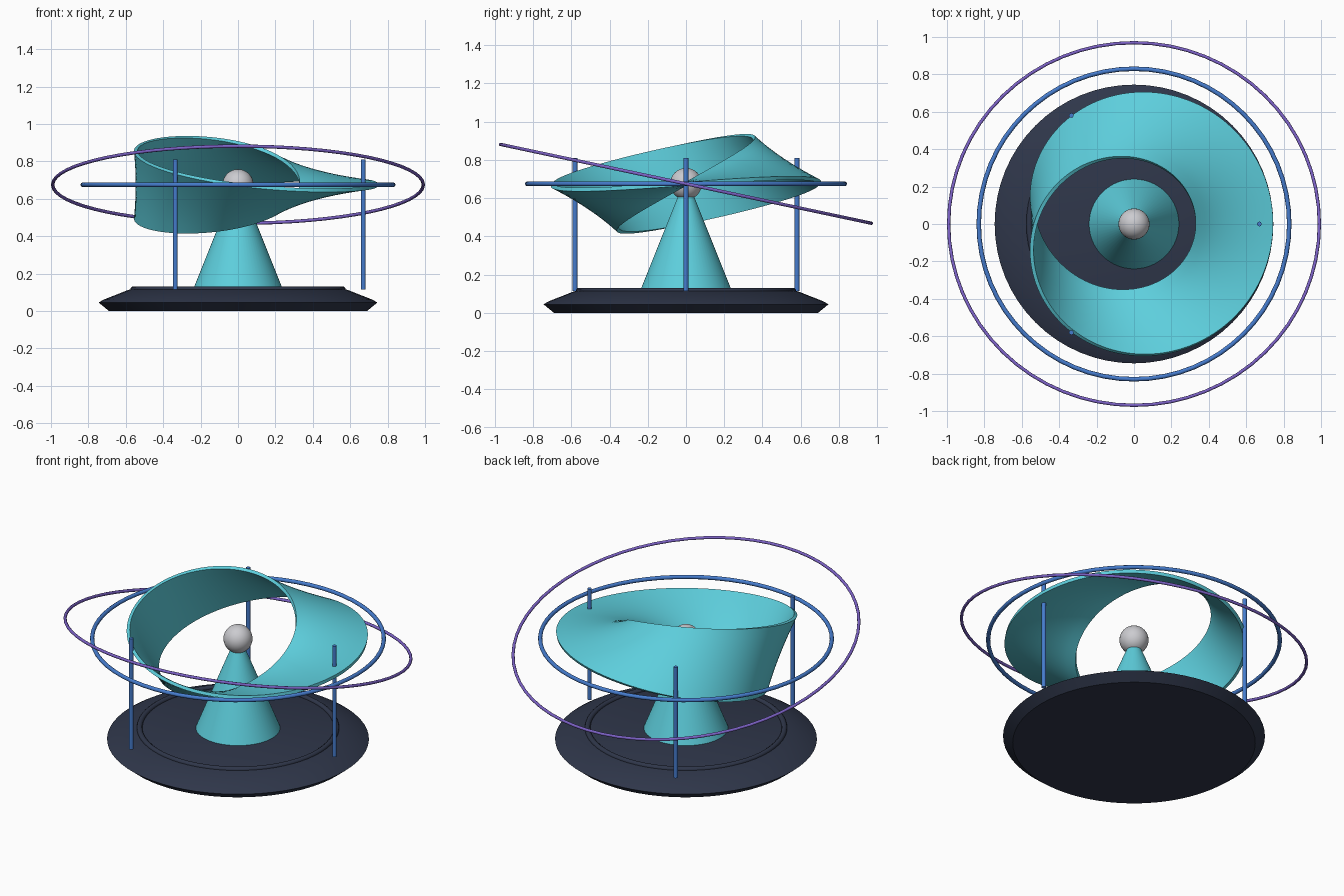
import bpy, bmesh
from math import sin, cos, pi, radians

cube = bpy.data.objects.get("Cube")
if cube:
    bpy.data.objects.remove(cube, do_unlink=True)


def material(name, rgb):
    mat = bpy.data.materials.new(name)
    mat.use_nodes = True
    mat.diffuse_color = (*rgb, 1)
    mat.node_tree.nodes["Principled BSDF"].inputs["Base Color"].default_value = (*rgb, 1)
    return mat


slate = material("dark slate", (0.028, 0.037, 0.068))
teal = material("teal", (0.11, 0.62, 0.72))
blue = material("blue", (0.06, 0.2, 0.61))
purple = material("purple", (0.2, 0.12, 0.56))
silver = material("silver", (0.6, 0.6, 0.63))

HUB = 0.675          # height of the sphere and both rings
TILT = radians(12)


def finish(obj, name, mat, angle=30):
    obj.name = obj.data.name = name
    obj.data.materials.append(mat)
    bpy.ops.object.select_all(action="DESELECT")
    obj.select_set(True)
    bpy.context.view_layer.objects.active = obj
    bpy.ops.object.shade_smooth_by_angle(angle=radians(angle))
    return obj


def mesh_object(bm, name, mat):
    bmesh.ops.recalc_face_normals(bm, faces=bm.faces)
    mesh = bpy.data.meshes.new(name)
    bm.to_mesh(mesh)
    bm.free()
    obj = bpy.data.objects.new(name, mesh)
    bpy.context.collection.objects.link(obj)
    return finish(obj, name, mat)


def lathe(name, profile, mat, steps=64):
    """Turn an (r, z) profile about z and cap both ends."""
    bm = bmesh.new()
    rings = [[bm.verts.new((r * cos(2 * pi * i / steps), r * sin(2 * pi * i / steps), z))
              for i in range(steps)] for r, z in profile]
    for low, high in zip(rings, rings[1:]):
        for i in range(steps):
            j = (i + 1) % steps
            bm.faces.new((low[i], low[j], high[j], high[i]))
    bm.faces.new(rings[0])
    bm.faces.new(rings[-1])
    return mesh_object(bm, name, mat)


def ring(name, radius, thickness, mat, z, tilt=0):
    bpy.ops.mesh.primitive_torus_add(major_radius=radius, minor_radius=thickness,
                                     major_segments=64, minor_segments=10,
                                     location=(0, 0, z), rotation=(tilt, 0, 0))
    return finish(bpy.context.object, name, mat, 60)


def twisted_band(name, radius, half_width, thickness, mat, steps=128, across=8):
    """Sweep a thin rectangle round a circle with half a turn of twist."""
    widths = [half_width * (2 * k / across - 1) for k in range(across + 1)]
    section = ([(s, thickness / 2) for s in widths]
               + [(s, -thickness / 2) for s in reversed(widths)])
    bm = bmesh.new()
    loops = []
    for i in range(steps):
        u = 2 * pi * i / steps
        c, s = cos(u / 2), sin(u / 2)
        loop = []
        for a, b in section:
            r = radius + a * c + b * s
            loop.append(bm.verts.new((r * cos(u), r * sin(u), b * c - a * s)))
        loops.append(loop)
    # The section meets itself turned by half its own outline
    half = len(section) // 2
    loops.append(loops[0][half:] + loops[0][:half])
    for low, high in zip(loops, loops[1:]):
        for k in range(len(section)):
            n = (k + 1) % len(section)
            bm.faces.new((low[k], low[n], high[n], high[k]))
    return mesh_object(bm, name, mat)


# Base plate with a raised rim on top
lathe("base", [(0.69, 0), (0.745, 0.045), (0.72, 0.06), (0.58, 0.115)], slate)
ring("base_rim", 0.56, 0.016, slate, 0.115)

# Cone and the sphere on its tip
lathe("cone", [(0.24, 0.115), (0.04, 0.615)], teal)
bpy.ops.mesh.primitive_uv_sphere_add(segments=32, ring_count=16, radius=0.083,
                                     location=(0, 0, HUB))
finish(bpy.context.object, "sphere", silver)

# Twisted band leaning about x
band = twisted_band("twisted_band", 0.537, 0.207, 0.02, teal)
band.location.z = HUB
band.rotation_euler.x = TILT

# Level inner ring and leaning outer ring
ring("inner_ring", 0.83, 0.012, blue, HUB)
ring("outer_ring", 0.991, 0.009, purple, HUB, -TILT)

# Three posts
for i, label in enumerate(("left", "back", "front")):
    a = 2 * pi * i / 3
    bpy.ops.mesh.primitive_cylinder_add(vertices=16, radius=0.0125, depth=0.695,
                                        location=(0.67 * cos(a), 0.67 * sin(a), 0.4625))
    finish(bpy.context.object, label + "_post", blue)
